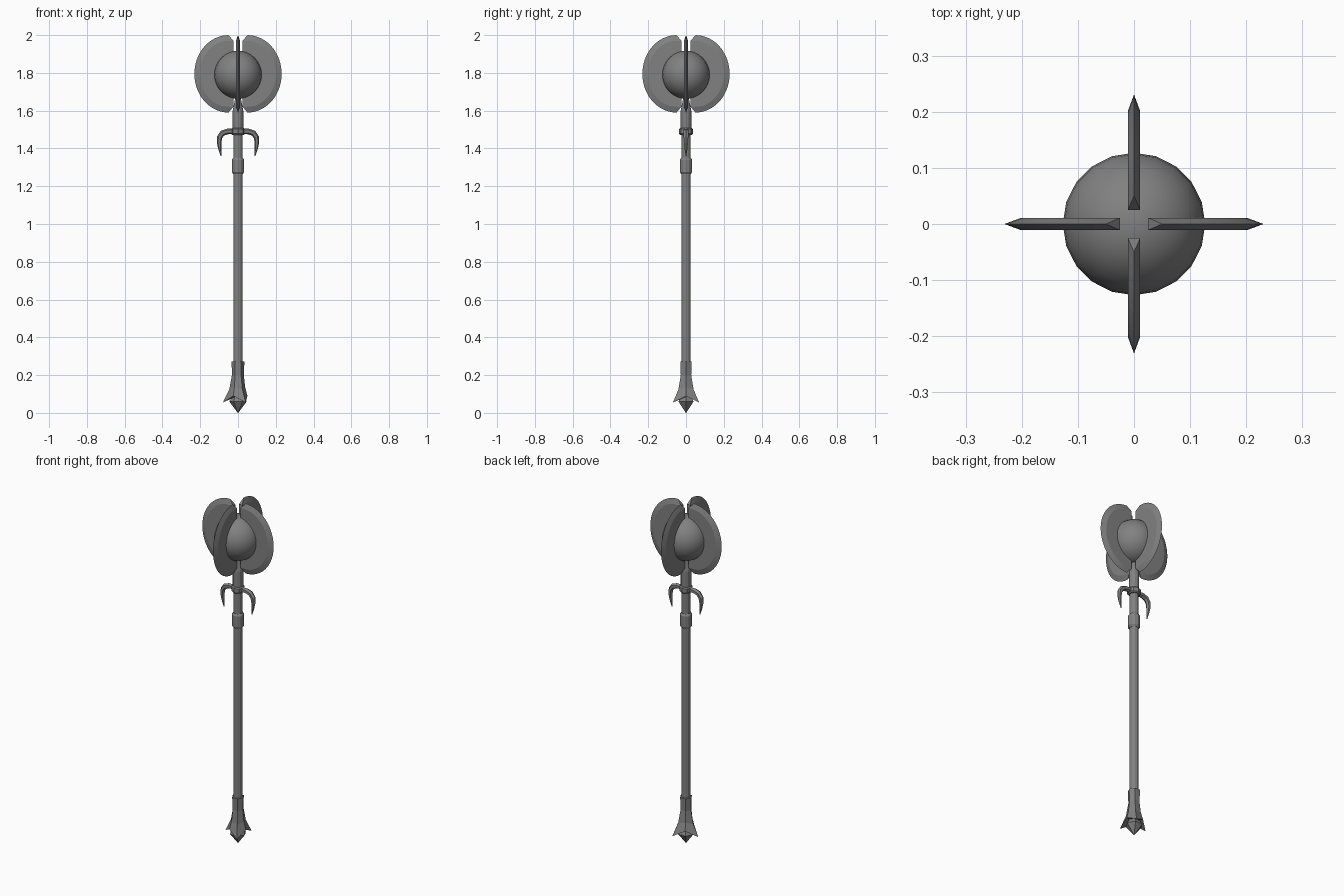
import bpy, bmesh, math
from mathutils import Vector

cube = bpy.data.objects.get("Cube")
if cube:
    bpy.data.objects.remove(cube)

grey = bpy.data.materials.new("stone grey")
grey.use_nodes = True
grey.diffuse_color = (0.22, 0.22, 0.22, 1)
grey.node_tree.nodes["Principled BSDF"].inputs["Base Color"].default_value = grey.diffuse_color


def finish(name, bm, smooth=False):
    bmesh.ops.recalc_face_normals(bm, faces=bm.faces)
    mesh = bpy.data.meshes.new(name)
    bm.to_mesh(mesh)
    bm.free()
    mesh.materials.append(grey)
    for p in mesh.polygons:
        p.use_smooth = smooth
    obj = bpy.data.objects.new(name, mesh)
    bpy.context.collection.objects.link(obj)
    return obj


def loft(name, rings):
    """Skin a list of equal-length point rings and cap both ends."""
    bm = bmesh.new()
    loops = [[bm.verts.new(p) for p in ring] for ring in rings]
    for a, b in zip(loops, loops[1:]):
        for i in range(len(a)):
            j = (i + 1) % len(a)
            bm.faces.new((a[i], a[j], b[j], b[i]))
    bm.faces.new(loops[0])
    bm.faces.new(loops[-1])
    return finish(name, bm)


def circle(r, z, n, turn=0.0):
    return [(r * math.cos(math.tau * i / n + turn), r * math.sin(math.tau * i / n + turn), z)
            for i in range(n)]


def lathe(name, profile, n=12):
    return loft(name, [circle(r, z, n) for r, z in profile])


# Shaft, collar and neck
lathe("shaft", [(0.024, 0.2), (0.024, 1.5)])
lathe("collar", [(0.026, 1.265), (0.033, 1.275), (0.033, 1.34), (0.026, 1.35)])
lathe("neck", [(0.028, 1.5), (0.028, 1.6), (0.012, 1.68)])
lathe("guard_ring", [(0.03, 1.472), (0.036, 1.478), (0.036, 1.502), (0.03, 1.508)], 8)


# Pommel: three flared fins with raised valleys between them
def flare(fin_r, fin_z, valley_r, valley_z):
    return [(r * math.cos(a), r * math.sin(a), z)
            for i in range(6)
            for a in [math.tau * i / 6]
            for r, z in [(fin_r, fin_z) if i % 2 else (valley_r, valley_z)]]


loft("pommel", [flare(0.034, 0.272, 0.034, 0.272), flare(0.032, 0.2, 0.031, 0.2),
                flare(0.046, 0.125, 0.038, 0.135), flare(0.08, 0.055, 0.05, 0.09),
                flare(0.03, 0.085, 0.03, 0.085)])
loft("pommel_spike", [circle(0.03, 0.09, 6), circle(0.046, 0.06, 6), circle(0.001, 0, 6)])

# Orb
bm = bmesh.new()
bmesh.ops.create_uvsphere(bm, u_segments=20, v_segments=16, radius=0.127)
bmesh.ops.translate(bm, vec=(0, 0, 1.79), verts=bm.verts)
finish("orb", bm, smooth=True)


# Downturned guard prongs, tapering to points
path = [(0.0, 1.49, 0.014), (0.055, 1.49, 0.015), (0.082, 1.481, 0.015),
        (0.097, 1.46, 0.014), (0.1, 1.43, 0.012), (0.096, 1.395, 0.008), (0.09, 1.36, 0.002)]
for side, label in ((1, "left"), (-1, "right")):
    rings = []
    for i, (x, z, r) in enumerate(path):
        a, b = path[max(i - 1, 0)], path[min(i + 1, len(path) - 1)]
        t = Vector((b[0] - a[0], 0, b[1] - a[1])).normalized()
        across = Vector((t.z, 0, -t.x))
        ring = []
        for k in range(6):
            ang = math.tau * k / 6
            p = Vector((x, 0, z)) + across * r * math.cos(ang) + Vector((0, r * math.sin(ang), 0))
            ring.append((p.x * side, p.y, p.z))
        rings.append(ring)
    loft("guard_prong_" + label, rings)


# Four half-disc blades: a sharp outer crest around two flat cheeks
def blade(name, turn):
    steps, mid = 24, 1.795
    bm = bmesh.new()
    crest, cheeks = [], {1: [], -1: []}
    for i in range(steps + 1):
        a = math.pi / 2 - math.pi * i / steps
        c, s = math.cos(a), math.sin(a)
        crest.append(bm.verts.new((0.05 + 0.181 * c, 0, mid + 0.205 * s)))
        for side, loop in cheeks.items():
            x = 0.025 if i in (0, steps) else 0.05 + 0.151 * c
            loop.append(bm.verts.new((x, 0.011 * side, mid + 0.175 * s)))
    for loop in cheeks.values():
        bm.faces.new(loop)
        for i in range(steps):
            bm.faces.new((loop[i], loop[i + 1], crest[i + 1], crest[i]))
    p, m = cheeks[1], cheeks[-1]
    bm.faces.new((p[0], crest[0], m[0]))
    bm.faces.new((p[-1], crest[-1], m[-1]))
    bm.faces.new((p[0], m[0], m[-1], p[-1]))
    finish(name, bm).rotation_euler.z = turn


for i, label in enumerate(("left", "back", "right", "front")):
    blade("blade_" + label, i * math.pi / 2)
